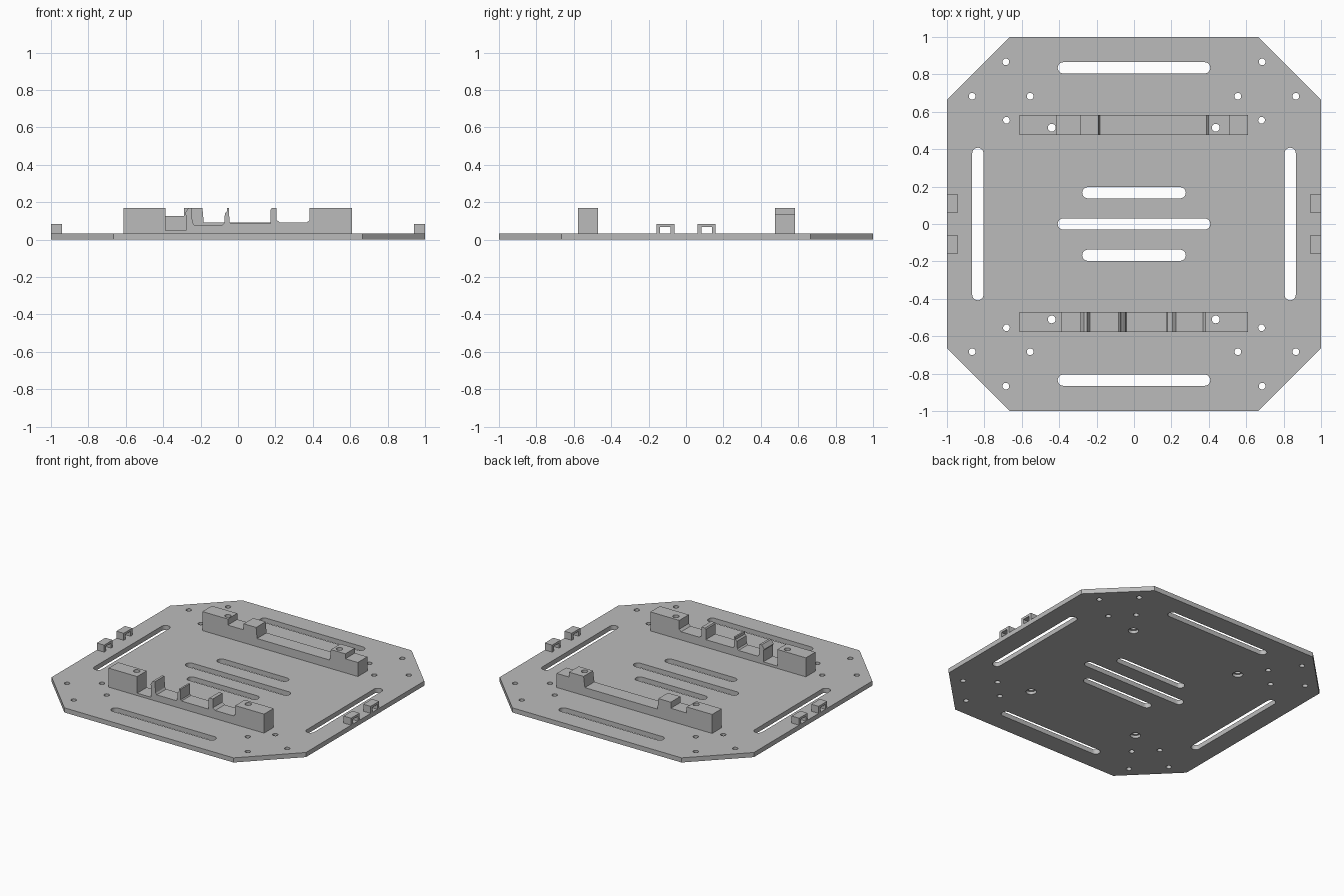
import bpy, bmesh, math
from mathutils import Vector

if "Cube" in bpy.data.objects:
    bpy.data.objects.remove(bpy.data.objects["Cube"], do_unlink=True)

T = 0.033   # plate thickness
H = 0.168   # top of the rails
SIGNS = [(sx, sy) for sx in (-1, 1) for sy in (-1, 1)]

grey = bpy.data.materials.new("plain_grey")
grey.use_nodes = True
COLOUR = (0.5, 0.5, 0.5, 1)
grey.diffuse_color = COLOUR
grey.node_tree.nodes["Principled BSDF"].inputs["Base Color"].default_value = COLOUR


def add_prism(bm, points, direction):
    """Closed prism from a planar outline, pushed along a direction."""
    face = bm.faces.new([bm.verts.new(p) for p in points])
    ext = bmesh.ops.extrude_face_region(bm, geom=[face])
    verts = [v for v in ext["geom"] if isinstance(v, bmesh.types.BMVert)]
    bmesh.ops.translate(bm, verts=verts, vec=Vector(direction))


def finish(bm, name):
    bmesh.ops.recalc_face_normals(bm, faces=bm.faces)
    mesh = bpy.data.meshes.new(name)
    bm.to_mesh(mesh)
    bm.free()
    mesh.materials.append(grey)
    obj = bpy.data.objects.new(name, mesh)
    bpy.context.collection.objects.link(obj)
    return obj


def prism(name, points, direction):
    bm = bmesh.new()
    add_prism(bm, points, direction)
    return finish(bm, name)


def add_slot(bm, x, y, hx, hy, z0, z1, steps=12):
    """Round-ended slot; equal half sizes give a round hole."""
    r = min(hx, hy)
    pts = []
    for q, (sx, sy) in enumerate([(1, 1), (-1, 1), (-1, -1), (1, -1)]):
        for i in range(steps // 2 + 1):
            a = math.pi / 2 * (q + 2 * i / steps)
            pts.append((round(x + sx * (hx - r) + r * math.cos(a), 5),
                        round(y + sy * (hy - r) + r * math.sin(a), 5), z0))
    add_prism(bm, list(dict.fromkeys(pts)), (0, 0, z1 - z0))


def cut(obj, bm):
    cutter = finish(bm, "cutter")
    cutter.hide_render = True
    mod = obj.modifiers.new("cut", "BOOLEAN")
    mod.operation, mod.solver, mod.object = "DIFFERENCE", "EXACT", cutter
    bpy.context.view_layer.objects.active = obj
    bpy.ops.object.modifier_apply(modifier=mod.name)
    bpy.data.objects.remove(cutter, do_unlink=True)


def smooth(obj):
    bpy.ops.object.select_all(action="DESELECT")
    obj.select_set(True)
    bpy.context.view_layer.objects.active = obj
    bpy.ops.object.shade_smooth_by_angle(angle=math.radians(30))


# Base plate: square with cut-off corners
c = 0.665
outline = [(c, -1), (1, -c), (1, c), (c, 1), (-c, 1), (-1, c), (-1, -c), (-c, -1)]
plate = prism("base_plate", [(x, y, 0) for x, y in outline], (0, 0, T))

# Slots and screw holes
bolts = [(x, y) for x in (-0.44, 0.437) for y in (-0.51, 0.515)]
bm = bmesh.new()
for s in (-1, 1):
    add_slot(bm, 0, s * 0.835, 0.408, 0.03, -1, 1)
    add_slot(bm, s * 0.835, 0, 0.03, 0.408, -1, 1)
    add_slot(bm, 0, s * 0.167, 0.277, 0.03, -1, 1)
add_slot(bm, 0, 0, 0.408, 0.03, -1, 1)
for sx, sy in SIGNS:
    for x, y in ((0.685, 0.867), (0.865, 0.683), (0.555, 0.683), (0.682, 0.555)):
        add_slot(bm, sx * x, sy * y, 0.018, 0.018, -1, 1)
for x, y in bolts:
    add_slot(bm, x, y, 0.021, 0.021, -1, 1)
cut(plate, bm)

# Wider recesses for the bolt heads underneath
bm = bmesh.new()
for x, y in bolts:
    add_slot(bm, x, y, 0.034, 0.034, -0.1, 0.02)
cut(plate, bm)
smooth(plate)

# Front rail: notches with small snap hooks between
front_profile = [
    (-0.613, T), (-0.613, H), (-0.388, H), (-0.388, 0.05), (-0.278, 0.05),
    (-0.278, 0.13), (-0.285, 0.14), (-0.266, H), (-0.25, H), (-0.243, 0.09),
    (-0.235, 0.079), (-0.083, 0.079), (-0.074, 0.088), (-0.07, 0.14),
    (-0.06, 0.15), (-0.06, H), (-0.048, H), (-0.046, 0.095), (-0.04, 0.087),
    (0.174, 0.087), (0.174, 0.16), (0.18, H), (0.207, H), (0.207, 0.105),
    (0.225, 0.091), (0.368, 0.091), (0.383, 0.105), (0.383, H), (0.61, H), (0.61, T)]

# Back rail: long shallow cradle between two blocks
back_profile = [
    (-0.613, T), (-0.613, H), (-0.413, H), (-0.413, 0.125), (-0.288, 0.125),
    (-0.288, H), (-0.19, H), (-0.183, 0.091), (0.388, 0.091), (0.398, H),
    (0.512, H), (0.512, 0.133), (0.61, 0.133), (0.61, T)]

for name, profile, y in (("front_rail", front_profile, -0.578),
                         ("back_rail", back_profile, 0.475)):
    rail = prism(name, [(x, y, z) for x, z in profile], (0, 0.107, 0))
    bm = bmesh.new()
    for bx, by in bolts:
        if by * y > 0:
            add_slot(bm, bx, by, 0.021, 0.021, -1, 1)
    cut(rail, bm)
    smooth(rail)

# Small strap loops on the two side edges
arch = [(0.062, T), (0.062, 0.083), (0.158, 0.083), (0.158, T),
        (0.138, T), (0.138, 0.067), (0.082, 0.067), (0.082, T)]
for sx, sy in SIGNS:
    name = ("front" if sy < 0 else "back") + ("_left" if sx > 0 else "_right")
    prism(name + "_strap_loop", [(sx * 0.942, sy * y, z) for y, z in arch],
          (sx * 0.058, 0, 0))
